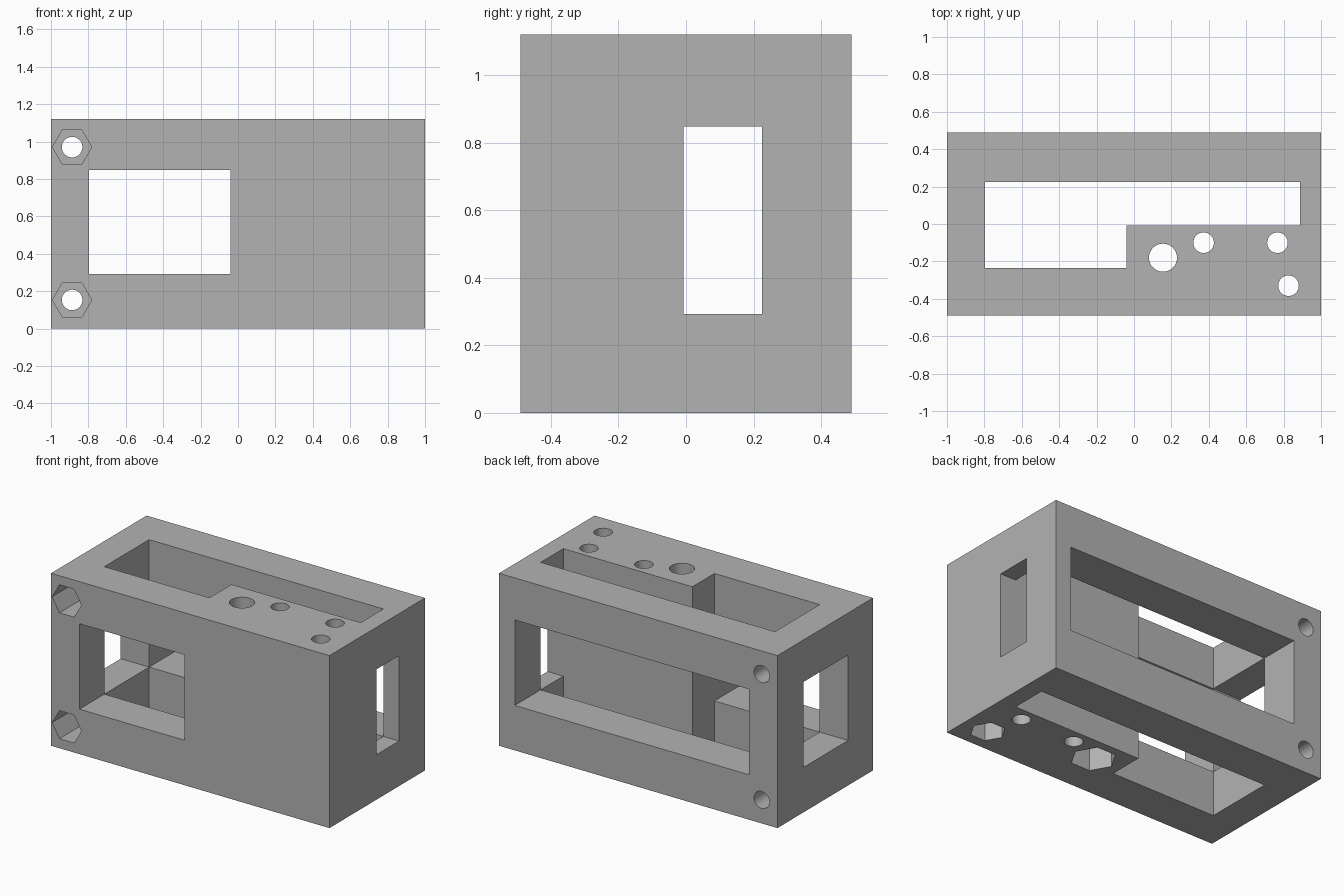
import bpy
from math import pi

default = bpy.data.objects.get("Cube")
if default:
    bpy.data.objects.remove(default, do_unlink=True)

grey = bpy.data.materials.new("plain grey")
grey.use_nodes = True
colour = (0.45, 0.45, 0.45, 1)
grey.diffuse_color = colour
grey.node_tree.nodes["Principled BSDF"].inputs["Base Color"].default_value = colour

# Shared dimensions of the block and its chambers
HALF_Y, HEIGHT = 0.49, 1.12
LEFT, STEP, RIGHT = -0.796, -0.04, 0.887
FRONT, MID, BACK = -0.235, -0.008, 0.225
LOW, HIGH = 0.292, 0.847
OUT = 1.3
HOLE = 0.055
NUT = 0.105
NUT_DEPTH = 0.25


def box(name, x, y, z):
    """Box spanning the given ranges."""
    bpy.ops.mesh.primitive_cube_add(size=1)
    ob = bpy.context.object
    ob.name = name
    spans = (x, y, z)
    ob.location = [(a + b) / 2 for a, b in spans]
    ob.scale = [b - a for a, b in spans]
    bpy.ops.object.transform_apply(location=True, rotation=False, scale=True)
    return ob


def prism(name, radius, sides, centre, length, along_y=False):
    """Round or hexagonal cutter, a hexagon keeping its points on the x axis."""
    bpy.ops.mesh.primitive_cylinder_add(vertices=sides, radius=radius, depth=length)
    ob = bpy.context.object
    ob.name = name
    if sides == 6:
        ob.rotation_euler.z = pi / 6
        bpy.ops.object.transform_apply(location=False, rotation=True, scale=False)
    if along_y:
        ob.rotation_euler.x = pi / 2
    ob.location = centre
    return ob


body = box("bracket_block", (-1, 1), (-HALF_Y, HALF_Y), (0, HEIGHT))
body.data.materials.append(grey)

# Stepped vertical chamber, front and back windows, side windows
cutters = [
    box("long_chamber", (LEFT, RIGHT), (MID, BACK), (-OUT, OUT)),
    box("short_chamber", (LEFT, STEP), (FRONT, BACK), (-OUT, OUT)),
    box("front_window", (LEFT, STEP), (-OUT, MID + 0.05), (LOW, HIGH)),
    box("back_window", (LEFT, RIGHT), (MID, OUT), (LOW, HIGH)),
    box("wide_side_window", (-OUT, STEP), (FRONT, BACK), (LOW, HIGH)),
    box("narrow_side_window", (STEP, OUT), (MID, BACK), (LOW, HIGH)),
]

# Front-to-back bolt holes with nut pockets in the front
for z in (0.153, 0.97):
    cutters.append(prism("bolt_hole", HOLE, 32, (-0.887, 0, z), 2, True))
    cutters.append(prism("nut_pocket", NUT, 6, (-0.887, -HALF_Y, z), 2 * NUT_DEPTH, True))

# Vertical holes, some with nut pockets underneath
for x, y, radius, nut in ((0.155, -0.18, 0.075, 0.135), (0.826, -0.33, HOLE, NUT),
                          (0.372, -0.1, HOLE, 0), (0.767, -0.1, HOLE, 0)):
    cutters.append(prism("vertical_hole", radius, 32, (x, y, HEIGHT / 2), 2))
    if nut:
        cutters.append(prism("lower_nut_pocket", nut, 6, (x, y, 0), 2 * NUT_DEPTH))

# Cut everything out of the block
bpy.ops.object.select_all(action='DESELECT')
body.select_set(True)
bpy.context.view_layer.objects.active = body
for cutter in cutters:
    mod = body.modifiers.new(cutter.name, 'BOOLEAN')
    mod.operation = 'DIFFERENCE'
    mod.solver = 'EXACT'
    mod.object = cutter
    bpy.ops.object.modifier_apply(modifier=mod.name)
    bpy.data.objects.remove(cutter, do_unlink=True)

bpy.ops.object.shade_smooth_by_angle(angle=pi / 7)
